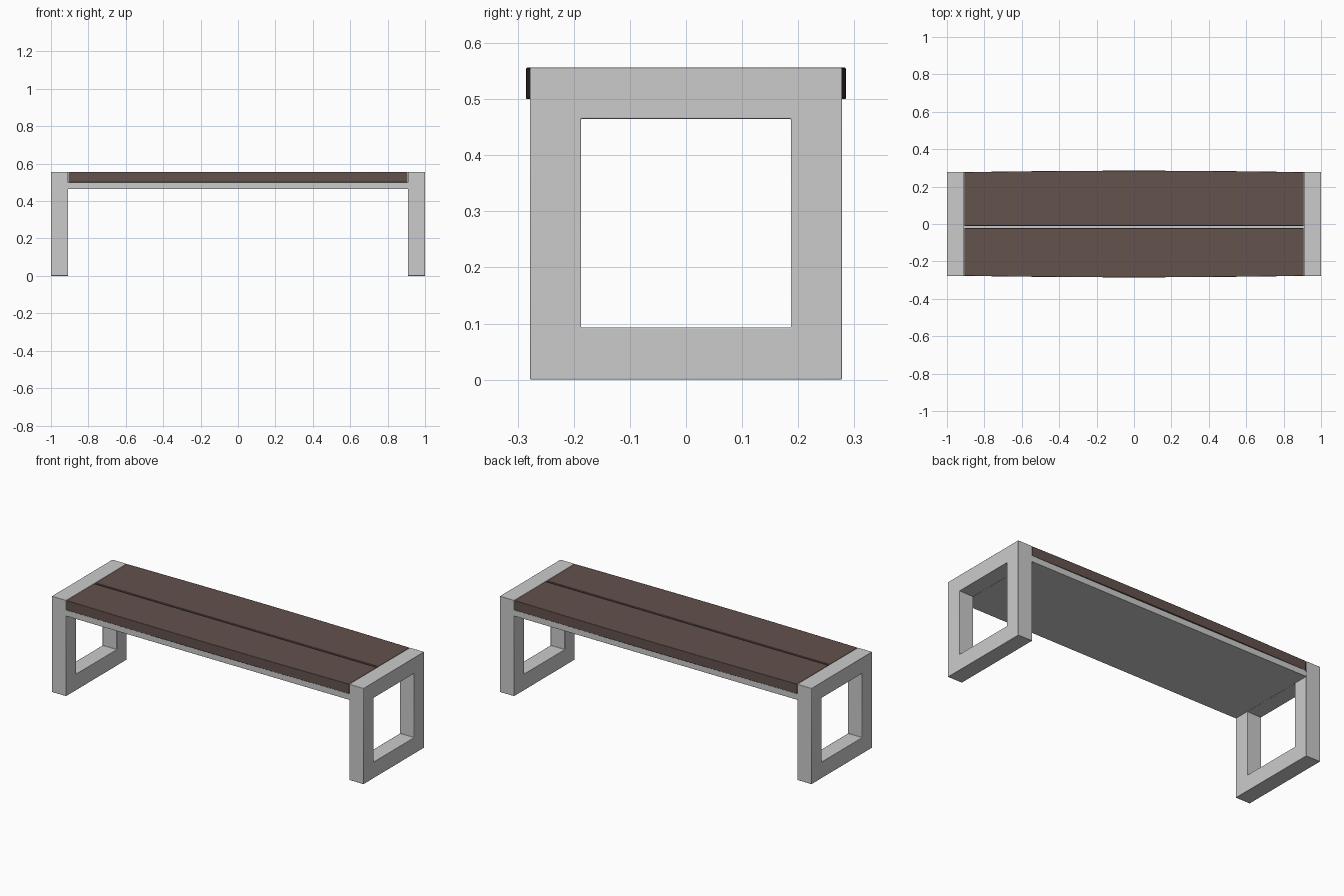
import bpy, bmesh

if "Cube" in bpy.data.objects:
    bpy.data.objects.remove(bpy.data.objects["Cube"])

def material(name, rgb):
    m = bpy.data.materials.new(name)
    m.diffuse_color = (*rgb, 1)
    m.use_nodes = True
    m.node_tree.nodes["Principled BSDF"].inputs["Base Color"].default_value = m.diffuse_color
    return m

grey = material("light grey concrete", (0.60, 0.60, 0.60))
brown = material("dark brown wood", (0.125, 0.085, 0.073))

def prism(name, points, depth, to_3d, mat, bevel):
    """Extrude a closed 2D outline along the third axis."""
    bm = bmesh.new()
    rings = [[bm.verts.new(to_3d(p, q, d)) for p, q in points] for d in depth]
    n = len(points)
    bm.faces.new(rings[0])
    bm.faces.new(rings[1])
    for i in range(n):
        j = (i + 1) % n
        bm.faces.new((rings[0][i], rings[0][j], rings[1][j], rings[1][i]))
    bmesh.ops.recalc_face_normals(bm, faces=bm.faces)
    return finish(name, bm, mat, bevel)

def finish(name, bm, mat, bevel):
    mesh = bpy.data.meshes.new(name)
    bm.to_mesh(mesh)
    bm.free()
    mesh.materials.append(mat)
    ob = bpy.data.objects.new(name, mesh)
    bpy.context.collection.objects.link(ob)
    mod = ob.modifiers.new("soft edges", 'BEVEL')
    mod.width, mod.segments = bevel, 2
    mod.limit_method, mod.angle_limit = 'ANGLE', 0.6
    return ob

# Square end frames with a square opening
def end_frame(name, x0, x1):
    bm = bmesh.new()
    def ring(x, h, z0, z1):
        return [bm.verts.new(v) for v in
                ((x, -h, z0), (x, h, z0), (x, h, z1), (x, -h, z1))]
    loops = [ring(x0, 0.278, 0, 0.556), ring(x1, 0.278, 0, 0.556),
             ring(x1, 0.187, 0.093, 0.465), ring(x0, 0.187, 0.093, 0.465)]
    for k in range(4):
        a, b = loops[k], loops[(k + 1) % 4]
        for i in range(4):
            j = (i + 1) % 4
            bm.faces.new((a[i], a[j], b[j], b[i]))
    bmesh.ops.recalc_face_normals(bm, faces=bm.faces)
    return finish(name, bm, grey, 0.002)

end_frame("left_end_frame", -1.0, -0.908)
end_frame("right_end_frame", 0.908, 1.0)

# Slab under the planks, flush with the frames
slab = [(-0.909, -0.278), (0.909, -0.278), (0.909, 0.278), (-0.909, 0.278)]
prism("seat_slab", slab, (0.465, 0.5), lambda x, y, z: (x, y, z), grey, 0.001)

# Seat planks, outer edges slightly bowed, with a narrow gap between them
def plank(name, side, inner):
    xs = [-0.907 + 1.814 * i / 12 for i in range(13)]
    outer = [(x, side * (0.285 - 0.008 * (x / 0.907) ** 2)) for x in xs]
    pts = outer + [(0.907, inner), (-0.907, inner)]
    prism(name, pts, (0.5, 0.556), lambda x, y, z: (x, y, z), brown, 0.002)

plank("front_plank", -1, -0.022)
plank("back_plank", 1, -0.010)

# Smooth shading that keeps corners crisp
for ob in bpy.context.collection.objects:
    ob.select_set(True)
    bpy.context.view_layer.objects.active = ob
bpy.ops.object.shade_smooth_by_angle(angle=0.52)
